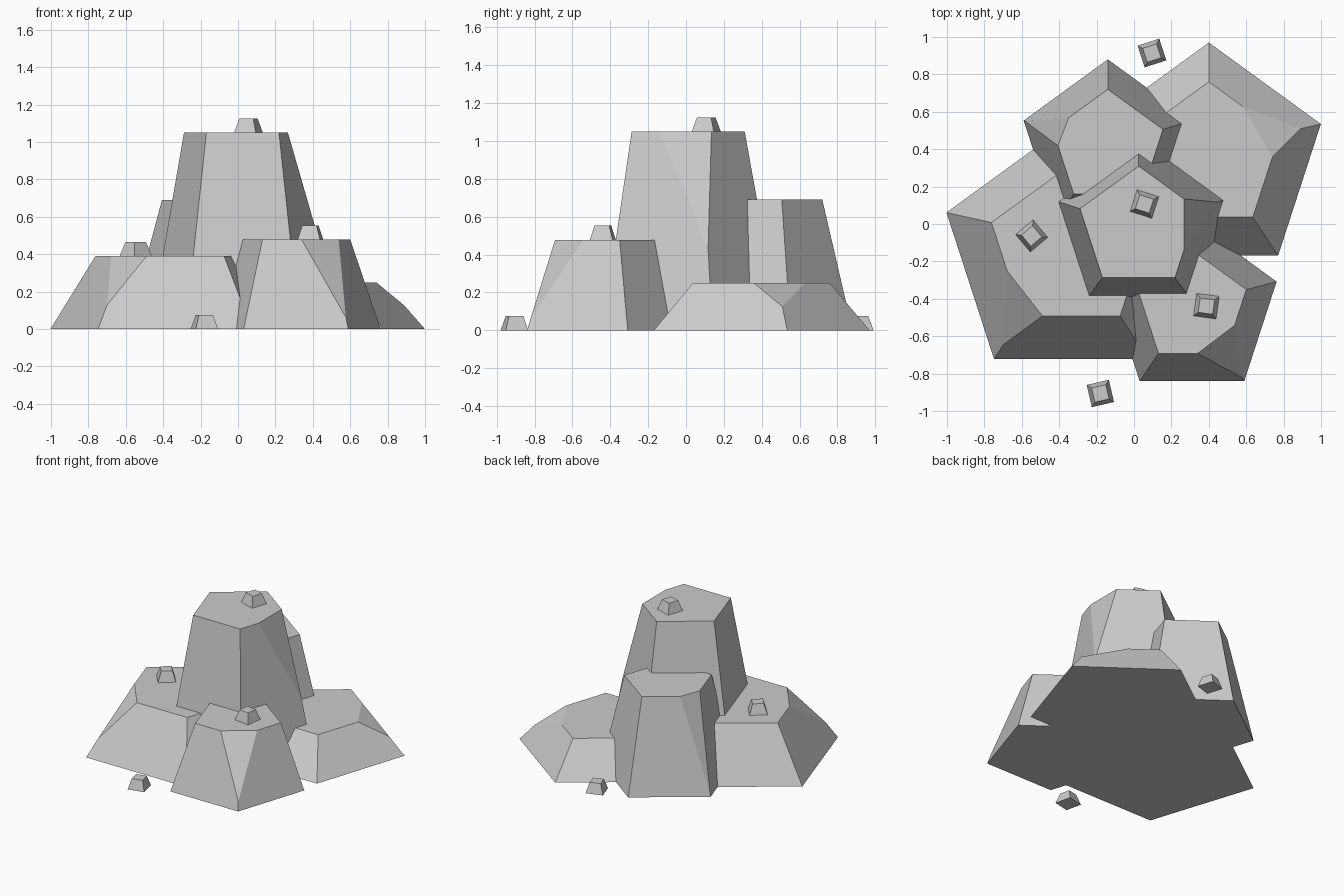
import bpy, bmesh
from math import sin, cos, pi, radians
from mathutils import Vector

if "Cube" in bpy.data.objects:
    bpy.data.objects.remove(bpy.data.objects["Cube"])


def ring(cx, cy, r, z, sides, start):
    return [Vector((cx + r * cos(start + 2 * pi * k / sides),
                    cy + r * sin(start + 2 * pi * k / sides), z)) for k in range(sides)]


def tapered_block(name, base, top, chip=None):
    """Tapered prism between two rings; chip = (corner, to_prev, to_next, down) slices off a top corner."""
    n = len(base)
    bm = bmesh.new()
    lo = [bm.verts.new(p) for p in base]
    hi = [bm.verts.new(p) for p in top]
    bm.faces.new(lo[::-1])
    bm.faces.new(hi)
    for k in range(n):
        j = (k + 1) % n
        bm.faces.new((lo[k], lo[j], hi[j], hi[k]))
    if chip:
        i, a, b, d = chip
        corner = top[i]
        p = corner.lerp(top[i - 1], a)
        q = corner.lerp(top[(i + 1) % n], b)
        s = corner.lerp(base[i], d)
        normal = (q - p).cross(s - p).normalized()
        if normal.dot(corner - p) < 0:
            normal.negate()
        bmesh.ops.bisect_plane(bm, geom=bm.verts[:] + bm.edges[:] + bm.faces[:], dist=1e-5,
                               plane_co=p, plane_no=normal, clear_outer=True)
        bmesh.ops.holes_fill(bm, edges=[e for e in bm.edges if e.is_boundary], sides=0)
    bmesh.ops.recalc_face_normals(bm, faces=bm.faces[:])
    mesh = bpy.data.meshes.new(name)
    bm.to_mesh(mesh)
    bm.free()
    obj = bpy.data.objects.new(name, mesh)
    bpy.context.collection.objects.link(obj)
    return obj


# Five-sided boulders: x, base y, base radius, top y, top radius, height, chipped corner
# Corners run from the back point: 0 back, 1 left, 2 front left, 3 front right, 4 right
boulders = {
    "left_boulder":       (-0.337, -0.155, 0.70, -0.13, 0.447, 0.39, (2, 0.48, 0.21, 0.67)),
    "central_boulder":    (0.025, -0.02, 0.52, -0.02, 0.33, 1.05, (4, 0.60, 0.23, 0.59)),
    "back_left_boulder":  (-0.14, 0.407, 0.473, 0.41, 0.31, 0.69, (1, 0.29, 0.25, 0.97)),
    "front_right_boulder": (0.31, -0.455, 0.476, -0.445, 0.305, 0.478, (3, 0.415, 0.44, 0.87)),
    "back_right_boulder": (0.40, 0.34, 0.63, 0.36, 0.40, 0.25, (4, 0.28, 0.526, 0.5)),
}
for name, (x, y0, r0, y1, r1, h, chip) in boulders.items():
    tapered_block(name, ring(x, y0, r0, 0, 5, pi / 2), ring(x, y1, r1, h, 5, pi / 2), chip)

# Small square pebbles: x, y, resting height, turn in degrees
pebbles = [
    (0.056, 0.107, 1.05, -18),
    (-0.547, -0.064, 0.39, 40),
    (0.387, -0.439, 0.478, -8),
    (0.096, 0.914, 0, 18),
    (-0.18, -0.906, 0, 13),
]
for i, (x, y, z, turn) in enumerate(pebbles):
    start = radians(45 + turn)
    tapered_block(f"pebble_{i + 1}", ring(x, y, 0.086, z, 4, start),
                  ring(x, y, 0.055, z + 0.075, 4, start))
